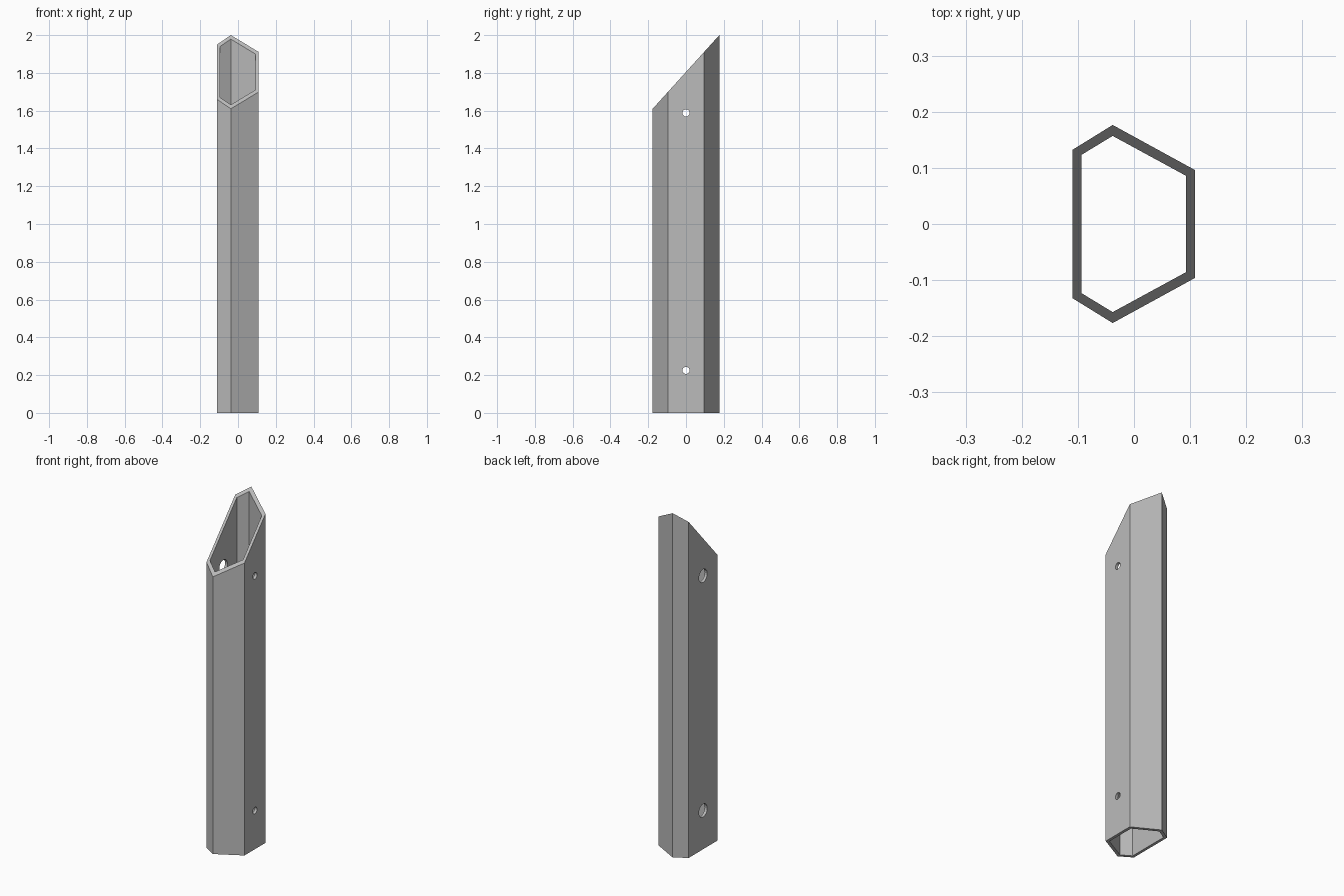
import bpy
import bmesh
from math import pi
from mathutils import Matrix

cube = bpy.data.objects.get("Cube")
if cube:
    bpy.data.objects.remove(cube, do_unlink=True)

grey = bpy.data.materials.new("plain grey")
grey.use_nodes = True
colour = (0.5, 0.5, 0.5, 1)
grey.diffuse_color = colour
grey.node_tree.nodes["Principled BSDF"].inputs["Base Color"].default_value = colour


def add_object(name, bm):
    bmesh.ops.recalc_face_normals(bm, faces=bm.faces)
    mesh = bpy.data.meshes.new(name)
    bm.to_mesh(mesh)
    bm.free()
    mesh.materials.append(grey)
    obj = bpy.data.objects.new(name, mesh)
    bpy.context.collection.objects.link(obj)
    return obj


def section(half):
    """Mirror the back half of a cross-section to the front."""
    return half + [(x, -y) for x, y in reversed(half)]


def slant(y):
    """Height of the sloping cut at the top."""
    return 1.805 + 1.105 * y


# Hollow six-sided tube with a slanted top
outer = section([(-0.11, 0.132), (-0.038, 0.1765), (0.109, 0.096)])
inner = section([(-0.094, 0.123), (-0.038, 0.157), (0.0925, 0.086)])
bm = bmesh.new()
rings = []
for profile in (outer, inner):
    rings.append([bm.verts.new((x, y, 0)) for x, y in profile])
    rings.append([bm.verts.new((x, y, slant(y))) for x, y in profile])
out_low, out_top, in_low, in_top = rings
for a, b in ((out_low, out_top), (out_top, in_top), (in_top, in_low), (in_low, out_low)):
    for i in range(len(a)):
        j = (i + 1) % len(a)
        bm.faces.new((a[i], a[j], b[j], b[i]))
tube = add_object("hexagonal_tube", bm)

# Screw holes on the right wall, wider access holes on the opposite wall
bm = bmesh.new()
for z in (0.225, 1.588):
    for x, radius in ((0.1, 0.019), (-0.1, 0.038)):
        bmesh.ops.create_cone(
            bm, cap_ends=True, segments=20, radius1=radius, radius2=radius, depth=0.08,
            matrix=Matrix.Translation((x, 0, z)) @ Matrix.Rotation(pi / 2, 4, "Y"))
cutter = add_object("hole_cutter", bm)
cutter.hide_render = True

cut = tube.modifiers.new("holes", "BOOLEAN")
cut.operation = "DIFFERENCE"
cut.solver = "EXACT"
cut.object = cutter

# Bake the holes into the tube and drop the cutter
graph = bpy.context.evaluated_depsgraph_get()
tube_mesh = bpy.data.meshes.new_from_object(tube.evaluated_get(graph))
tube.modifiers.clear()
tube.data = tube_mesh
bpy.data.objects.remove(cutter, do_unlink=True)
